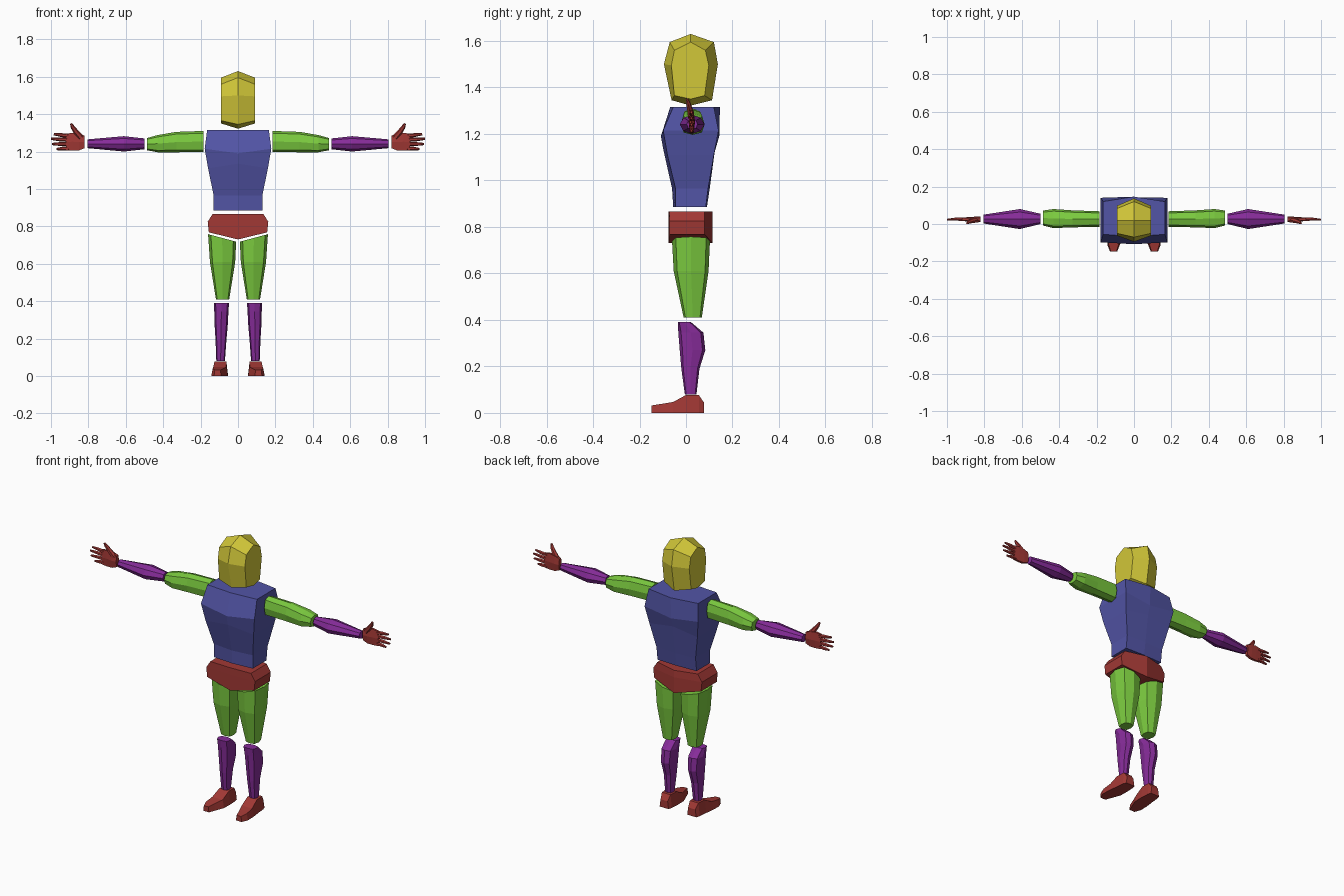
import bpy, bmesh
from math import cos, sin, pi
from mathutils import Vector

COLORS = {
    "yellow": (0.64, 0.57, 0.04, 1), "blue": (0.085, 0.09, 0.38, 1),
    "red": (0.36, 0.04, 0.035, 1), "green": (0.2, 0.6, 0.05, 1),
    "purple": (0.24, 0.025, 0.32, 1),
}
MATS = {}
for key, col in COLORS.items():
    MATS[key] = bpy.data.materials.new(key)
    MATS[key].diffuse_color = col


def add_loft(bm, rings):
    """Skin a list of equal-length point rings and cap both ends."""
    vs = [[bm.verts.new(p) for p in r] for r in rings]
    n = len(vs[0])
    for a, b in zip(vs, vs[1:]):
        for i in range(n):
            j = (i + 1) % n
            bm.faces.new((a[i], a[j], b[j], b[i]))
    for r in (vs[0], vs[-1]):
        if n == 6:
            bm.faces.new((r[0], r[1], r[4], r[5]))
            bm.faces.new((r[1], r[2], r[3], r[4]))
        else:
            bm.faces.new(r)


def make(name, color, lofts, mirror=False):
    bm = bmesh.new()
    for rings in lofts:
        add_loft(bm, rings)
    bmesh.ops.recalc_face_normals(bm, faces=bm.faces)
    me = bpy.data.meshes.new(name)
    bm.to_mesh(me)
    bm.free()
    me.materials.append(MATS[color])
    ob = bpy.data.objects.new(name, me)
    bpy.context.collection.objects.link(ob)
    if mirror:
        m = ob.modifiers.new("Mirror", 'MIRROR')
        m.use_axis = (True, False, False)
        m.use_mirror_merge = False
    return ob


def ring8(c, u, v, diag=0.76):
    """Octagon around c with half-axis vectors u and v; diag sets corner fullness."""
    c, u, v = Vector(c), Vector(u), Vector(v)
    out = []
    for k in range(8):
        a = k * pi / 4
        f = diag / 0.7071 if k % 2 else 1
        out.append(c + u * cos(a) * f + v * sin(a) * f)
    return out


# head: large middle profile, smaller flat side panels
mid = [(0.02, 1.63), (0.12, 1.595), (0.137, 1.5), (0.112, 1.345),
       (0.02, 1.322), (-0.062, 1.345), (-0.095, 1.5), (-0.07, 1.595)]
side = [(0.02, 1.595), (0.083, 1.56), (0.098, 1.495), (0.08, 1.365),
        (0.02, 1.35), (-0.05, 1.365), (-0.063, 1.495), (-0.05, 1.56)]
make("head", "yellow", [[[(x, y, z) for y, z in p]
     for x, p in ((-0.09, side), (0, mid), (0.09, side))]])


def body_ring(w, fs, fc, bs, bc, zs, zc):
    return [(-w, fs, zs), (0, fc, zc), (w, fs, zs),
            (w, bs, zs), (0, bc, zc), (-w, bs, zs)]


# torso
make("torso", "blue", [[body_ring(*r) for r in (
    (0.165, -0.055, -0.068, 0.12, 0.146, 1.315, 1.315),
    (0.178, -0.098, -0.108, 0.14, 0.143, 1.215, 1.19),
    (0.16, -0.08, -0.098, 0.12, 0.125, 1.11, 1.135),
    (0.13, -0.045, -0.06, 0.095, 0.102, 0.965, 0.965),
    (0.13, -0.045, -0.055, 0.085, 0.09, 0.885, 0.885))]])

# pelvis
make("pelvis", "red", [[body_ring(*r) for r in (
    (0.135, -0.07, -0.075, 0.08, 0.115, 0.867, 0.867),
    (0.162, -0.07, -0.075, 0.08, 0.115, 0.825, 0.825),
    (0.156, -0.07, -0.075, 0.08, 0.115, 0.768, 0.73))]])

# thighs: top cut slopes down to the inside
thigh = []
for z, x0, x1, y0, y1, slope in ((0.738, 0.01, 0.16, -0.06, 0.103, 0.02),
                                 (0.61, 0.015, 0.15, -0.053, 0.097, 0),
                                 (0.41, 0.047, 0.118, -0.01, 0.068, 0)):
    thigh.append(ring8(((x0 + x1) / 2, (y0 + y1) / 2, z),
                       ((x1 - x0) / 2, 0, slope), (0, (y1 - y0) / 2, 0), 0.8))
make("thigh", "green", [thigh], True)

# shins with calf bulge
shin = []
for z, cx, w, y0, y1 in ((0.39, 0.088, 0.04, -0.035, 0.022),
                         (0.345, 0.089, 0.038, -0.033, 0.075),
                         (0.27, 0.09, 0.035, -0.027, 0.083),
                         (0.19, 0.091, 0.029, -0.02, 0.058),
                         (0.08, 0.093, 0.023, -0.005, 0.045)):
    shin.append(ring8((cx, (y0 + y1) / 2, z), (w, 0, 0), (0, (y1 - y0) / 2, 0), 0.78))
make("shin", "purple", [shin], True)

# feet, toes turned slightly out
foot = []
for y, cx, w, h in ((0.077, 0.092, 0.03, 0.045), (0.055, 0.093, 0.037, 0.077),
                    (0.0, 0.094, 0.041, 0.077), (-0.055, 0.098, 0.044, 0.047),
                    (-0.11, 0.109, 0.034, 0.038), (-0.148, 0.109, 0.019, 0.032)):
    foot.append([(cx - w, y, 0), (cx, y, 0), (cx + w, y, 0),
                 (cx + w * 0.78, y, h), (cx, y, h), (cx - w * 0.78, y, h)])
make("foot", "red", [foot], True)


def arm(name, color, secs, diag):
    make(name, color, [[ring8((x, (y0 + y1) / 2, (z0 + z1) / 2),
                              (0, (y1 - y0) / 2, 0), (0, 0, (z1 - z0) / 2), diag)
                        for x, y0, y1, z0, z1 in secs]], True)


# arms
arm("upper_arm", "green", (
    (0.185, -0.015, 0.068, 1.197, 1.31), (0.33, -0.018, 0.073, 1.196, 1.305),
    (0.43, -0.022, 0.08, 1.196, 1.288), (0.487, -0.008, 0.072, 1.207, 1.272)), 0.78)
arm("forearm", "purple", (
    (0.5, 0.0, 0.055, 1.212, 1.27), (0.61, -0.027, 0.08, 1.2, 1.282),
    (0.805, 0.003, 0.05, 1.218, 1.265)), 0.7)


def digit(pts):
    """Tapered six-sided finger through (x, y, z, radius) points."""
    d = (Vector(pts[-1][:3]) - Vector(pts[0][:3])).normalized()
    side = Vector((-d.z, 0, d.x))
    return [[Vector((x, y, z)) + side * (r * cos(k * pi / 3))
             + Vector((0, 0.9 * r * sin(k * pi / 3), 0)) for k in range(6)]
            for x, y, z, r in pts]


# hands: palm, four fingers, thumb
palm = []
for x, z0, z1, t in ((0.82, 1.218, 1.285, 0.014), (0.85, 1.206, 1.296, 0.014),
                     (0.885, 1.205, 1.3, 0.012), (0.92, 1.207, 1.295, 0.009)):
    c = (z0 + z1) / 2
    palm.append([(x, 0.025 - t * 0.6, z0), (x, 0.025 - t, c), (x, 0.025 - t * 0.6, z1),
                 (x, 0.025 + t * 0.6, z1), (x, 0.025 + t, c), (x, 0.025 + t * 0.6, z0)])
parts = [palm]
for z0, z1, tip in ((1.283, 1.293, 0.985), (1.262, 1.268, 1.0),
                    (1.24, 1.24, 0.995), (1.218, 1.213, 0.97)):
    parts.append(digit([(0.905, 0.025, z0, 0.011),
                        ((0.905 + tip) / 2, 0.026, (z0 + z1) / 2, 0.0105),
                        (tip, 0.023, z1, 0.006)]))
parts.append(digit([(0.838, 0.022, 1.272, 0.017), (0.868, 0.016, 1.308, 0.014),
                    (0.885, 0.01, 1.332, 0.011), (0.893, 0.004, 1.35, 0.006)]))
make("hand", "red", parts, True)
